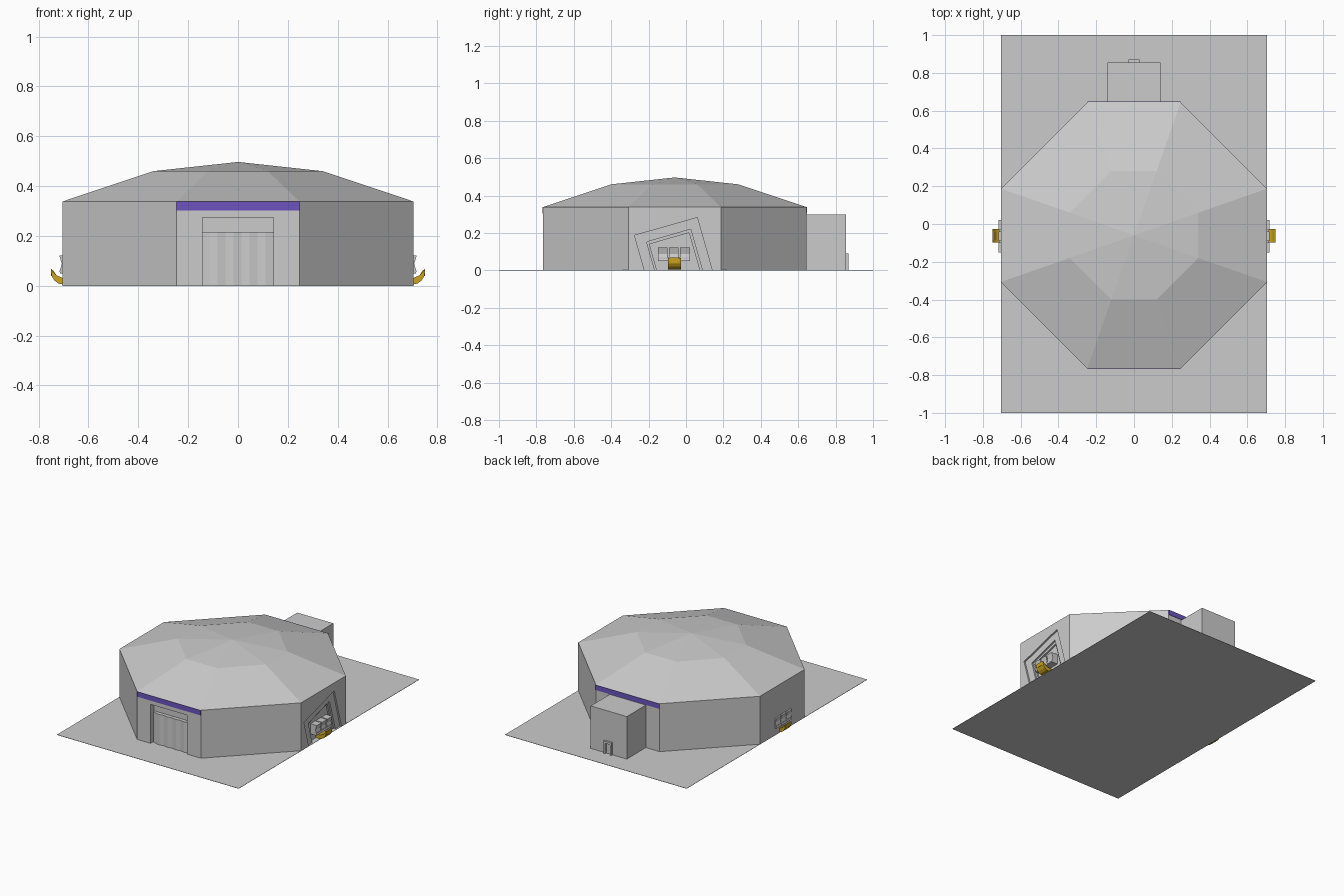
import bpy, bmesh, math

if "Cube" in bpy.data.objects:
    bpy.data.objects.remove(bpy.data.objects["Cube"])

def material(name, rgb):
    m = bpy.data.materials.new(name)
    m.diffuse_color = (*rgb, 1)
    m.use_nodes = True
    m.node_tree.nodes["Principled BSDF"].inputs["Base Color"].default_value = m.diffuse_color
    return m

GREY = material("concrete grey", (0.6, 0.6, 0.6))
PURPLE = material("purple trim", (0.15, 0.09, 0.52))
GOLD = material("gold", (0.6, 0.37, 0.015))
CY = -0.06      # building centre in y
R = 0.705       # octagon apothem

def finish(name, bm, mat):
    bmesh.ops.recalc_face_normals(bm, faces=bm.faces)
    me = bpy.data.meshes.new(name)
    bm.to_mesh(me)
    bm.free()
    ob = bpy.data.objects.new(name, me)
    bpy.context.collection.objects.link(ob)
    if mat:
        me.materials.append(mat)
    return ob

def prism(name, pts, lo, hi, axis, mat):
    """Extrude a 2D outline along an axis (x: pts are y,z; y: x,z; z: x,y)."""
    bm = bmesh.new()
    def put(p, h):
        return {"x": (h, *p), "y": (p[0], h, p[1]), "z": (*p, h)}[axis]
    a = [bm.verts.new(put(p, lo)) for p in pts]
    b = [bm.verts.new(put(p, hi)) for p in pts]
    bm.faces.new(a)
    bm.faces.new(b)
    for i in range(len(pts)):
        j = (i + 1) % len(pts)
        bm.faces.new((a[i], a[j], b[j], b[i]))
    return finish(name, bm, mat)

def box(name, x0, x1, y0, y1, z0, z1, mat):
    return prism(name, [(x0, y0), (x1, y0), (x1, y1), (x0, y1)], z0, z1, "z", mat)

def cut(target, cutter):
    cutter.hide_render = True
    mod = target.modifiers.new("cut", "BOOLEAN")
    mod.operation = "DIFFERENCE"
    mod.solver = "EXACT"
    mod.object = cutter
    bpy.context.view_layer.objects.active = target
    bpy.ops.object.modifier_apply(modifier=mod.name)
    bpy.data.objects.remove(cutter, do_unlink=True)

# ground slab
box("ground_slab", -R, R, -1, 1, 0, 0.002, GREY)

# octagonal hall: walls, two roof tiers and a peak
bm = bmesh.new()
def octagon(apothem, short, z):
    base = [(short, -apothem), (apothem, -short), (apothem, short), (short, apothem)]
    pts = base + [(-x, -y) for x, y in base]
    return [bm.verts.new((x, y + CY, z)) for x, y in pts]
rings = [octagon(R, 0.247, 0.0), octagon(R, 0.247, 0.338), octagon(0.34, 0.12, 0.46)]
bm.faces.new(rings[0])
peak = bm.verts.new((0, CY, 0.497))
for i in range(8):
    j = (i + 1) % 8
    for lo, hi in zip(rings, rings[1:]):
        bm.faces.new((lo[i], lo[j], hi[j], hi[i]))
    bm.faces.new((rings[2][i], rings[2][j], peak))
hall = finish("hall", bm, GREY)

# front entrance recess
FRONT = CY - R
cut(hall, box("cutter", -0.142, 0.142, FRONT - 0.1, FRONT + 0.04, -0.05, 0.275, None))

# tilted stepped recess on the right wall
def tilted(y0, z0, y1, z1, depth):
    k = 0.284                      # sideways drift per unit of drop
    z = -0.05
    pts = [(y0, z0), (y1, z1), (y1 + k * (z1 - z), z), (y0 + k * (z0 - z), z)]
    cut(hall, prism("cutter", pts, R - depth, R + 0.1, "x", None))
tilted(-0.275, 0.187, 0.06, 0.282, 0.012)
tilted(-0.21, 0.152, 0.025, 0.22, 0.024)
tilted(-0.195, 0.140, 0.016, 0.201, 0.036)

# pleated entrance door standing in the recess
n = 8
edge = [(-0.115 + 0.257 * i / n, FRONT + (0.012 if i % 2 else 0.018)) for i in range(n + 1)]
back = FRONT + 0.042
prism("entrance_door", [(-0.142, back), (-0.142, FRONT + 0.03)] + edge + [(0.142, back)],
      0, 0.215, "z", GREY)

# purple bands over the front and back walls
for name, y in (("front_band", FRONT), ("back_band", CY + R)):
    box(name, -0.247, 0.247, y - 0.003, y + 0.003, 0.303, 0.338, PURPLE)

# rear annex with a small framed door
box("annex", -0.14, 0.14, CY + R - 0.02, 0.856, 0, 0.30, GREY)
for s in (-1, 1):
    box("annex_door_post", s * 0.024 - 0.006, s * 0.024 + 0.006, 0.85, 0.87, 0, 0.09, GREY)
box("annex_door_lintel", -0.03, 0.03, 0.85, 0.87, 0.075, 0.09, GREY)

# side louvres and curved gold spouts, mirrored left and right
for s in (-1, 1):
    louvre = [(0.66, 0.122), (0.717, 0.122), (0.707, 0.088), (0.717, 0.055), (0.66, 0.055)]
    for c in (-0.125, -0.065, -0.005):
        prism("side_louvre", [(s * x, z) for x, z in louvre], c - 0.026, c + 0.026, "y", GREY)
    box("louvre_sill", *sorted((s * 0.66, s * 0.715)), -0.15, 0.022, 0.05, 0.068, GREY)
    outer = [(0.70 + 0.05 * math.sin(a), 0.055 - 0.05 * math.cos(a))
             for a in (0, 0.4, 0.8, 1.2, 1.5)]
    spout = [(0.66, 0.005)] + outer + [(0.75, 0.066), (0.742, 0.055), (0.728, 0.042),
                                       (0.705, 0.032), (0.66, 0.03)]
    spout = [(s * x, z) for x, z in spout]
    prism("gold_spout", spout, -0.097, -0.027, "y", GOLD)
    # raised cap along the spout tip
    cap = [(s * x, z) for x, z in ((0.728, 0.042), (0.75, 0.04), (0.75, 0.068), (0.74, 0.06))]
    prism("spout_cap", cap, -0.085, -0.039, "y", GOLD)
